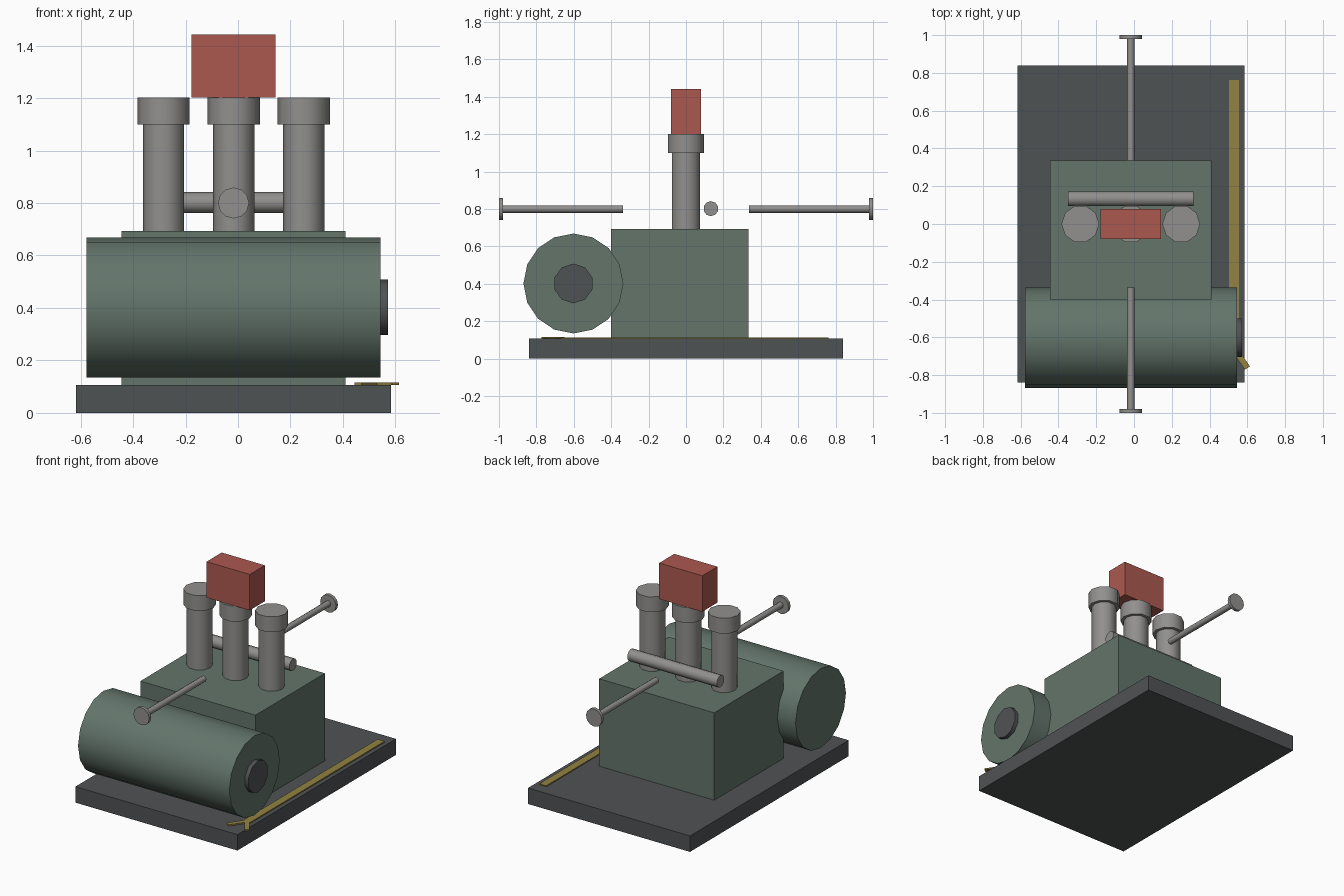
import bpy, bmesh
from math import radians, sin, cos
from mathutils import Matrix, Vector

if "Cube" in bpy.data.objects:
    bpy.data.objects.remove(bpy.data.objects["Cube"])


def material(name, rgb):
    lin = [((c / 255 + 0.055) / 1.055) ** 2.4 for c in rgb]
    m = bpy.data.materials.new(name)
    m.diffuse_color = (*lin, 1)
    m.use_nodes = True
    m.node_tree.nodes["Principled BSDF"].inputs["Base Color"].default_value = m.diffuse_color
    return m


DARK = material("dark grey", (79, 82, 84))
GREEN = material("machine green", (99, 117, 107))
STEEL = material("steel grey", (145, 144, 142))
RED = material("red", (171, 89, 79))
YELLOW = material("yellow", (147, 130, 67))

CX = -0.017  # machine centre line


def finish(name, bm, mat):
    me = bpy.data.meshes.new(name)
    bm.to_mesh(me)
    bm.free()
    me.materials.append(mat)
    ob = bpy.data.objects.new(name, me)
    bpy.context.collection.objects.link(ob)
    return ob


def box(name, x, y, z, mat):
    """Box from (min, max) ranges on each axis."""
    bm = bmesh.new()
    bmesh.ops.create_cube(bm, size=1)
    size = [b - a for a, b in (x, y, z)]
    mid = [(a + b) / 2 for a, b in (x, y, z)]
    bm.transform(Matrix.Translation(mid) @ Matrix.Diagonal((*size, 1)))
    return finish(name, bm, mat)


def rod(name, start, end, r, sides, mat):
    """Cylinder along one main axis, with smooth sides and flat caps."""
    a, b = Vector(start), Vector(end)
    d = b - a
    bm = bmesh.new()
    bmesh.ops.create_cone(bm, cap_ends=True, segments=sides,
                          radius1=r, radius2=r, depth=d.length)
    # put a corner on local +x
    v = max(bm.verts, key=lambda p: p.co.x)
    bm.transform(Matrix.Rotation(-Vector((1, 0)).angle(v.co.xy) if v.co.y > 0
                                 else Vector((1, 0)).angle(v.co.xy), 4, 'Z'))
    turn = Matrix.Identity(4)
    if abs(d.x) > 0:
        turn = Matrix.Rotation(radians(90), 4, 'Y')
    elif abs(d.y) > 0:
        turn = Matrix.Rotation(radians(90), 4, 'X')
    bm.transform(Matrix.Translation((a + b) / 2) @ turn)
    for f in bm.faces:
        f.smooth = len(f.verts) == 4
        if not f.smooth:
            for e in f.edges:
                e.smooth = False
    return finish(name, bm, mat)


# Base plate and gear housing
box("base_plate", (-0.618, 0.584), (-0.84, 0.84), (0, 0.107), DARK)
box("housing", (-0.444, 0.41), (-0.40, 0.335), (0.107, 0.693), GREEN)

# Motor drum with hub on its right end
rod("motor_drum", (-0.578, -0.602, 0.402), (0.544, -0.602, 0.402), 0.267, 16, GREEN)
rod("motor_hub", (0.53, -0.602, 0.402), (0.571, -0.602, 0.402), 0.106, 10, DARK)

# Three standing pipes with caps
for i, dx in enumerate((-0.267, 0, 0.267)):
    x = CX + dx
    rod(f"pipe_{i + 1}", (x, 0, 0.69), (x, 0, 1.15), 0.079, 10, STEEL)
    rod(f"pipe_cap_{i + 1}", (x, 0, 1.099), (x, 0, 1.202), 0.10, 10, STEEL)

# Cross pipe and top box
rod("cross_pipe", (CX - 0.332, 0.133, 0.802), (CX + 0.332, 0.133, 0.802), 0.04, 10, STEEL)
box("top_box", (-0.177, 0.143), (-0.08, 0.08), (1.202, 1.443), RED)

# Front and back rods with end discs
for side, s in (("front", -1), ("back", 1)):
    rod(f"{side}_rod", (CX, s * 0.337, 0.80), (CX, s * 0.985, 0.80), 0.02, 8, STEEL)
    rod(f"{side}_rod_disc", (CX, s * 0.979, 0.80), (CX, s, 0.80), 0.059, 12, STEEL)

# Painted direction marker: a long strip with two splayed bars at the front
box("marker_strip", (0.503, 0.555), (-0.68, 0.762), (0.107, 0.114), YELLOW)
for side, s in (("left", -1), ("right", 1)):
    bar = box(f"marker_bar_{side}", (-0.016, 0.016), (-0.125, 0), (0.107, 0.116), YELLOW)
    bar.location = (0.529, -0.66, 0)
    bar.rotation_euler.z = s * radians(35)
